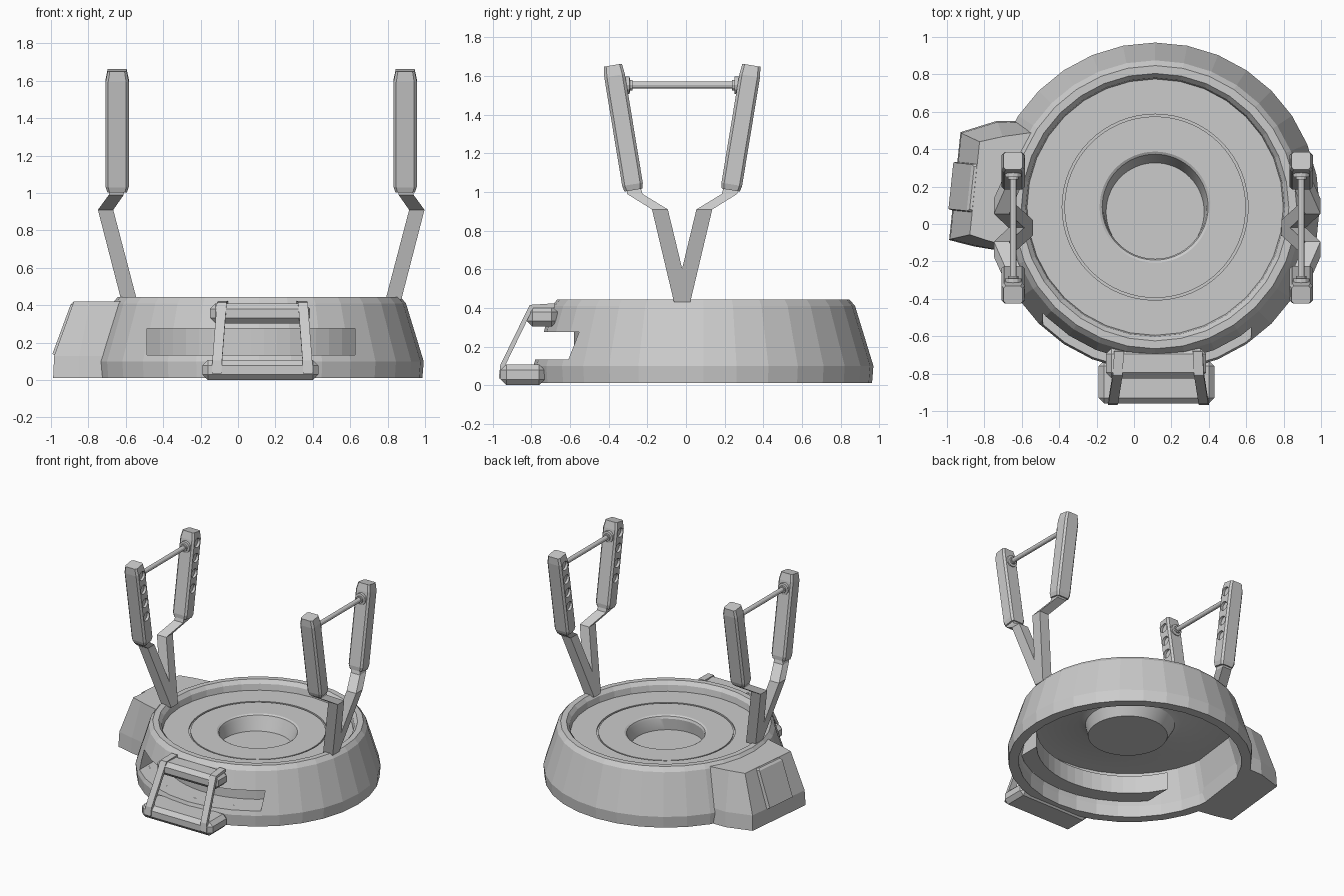
import bpy, bmesh, math
from mathutils import Vector, Matrix

if "Cube" in bpy.data.objects:
    bpy.data.objects.remove(bpy.data.objects["Cube"])

CX, CY = 0.113, 0.09         # axis of the round base
AX, AY = 0.124, -0.02        # symmetry centre of the arms


def finish(name, bm, loc=(0, 0, 0)):
    bmesh.ops.remove_doubles(bm, verts=bm.verts, dist=1e-5)
    bmesh.ops.recalc_face_normals(bm, faces=bm.faces)
    me = bpy.data.meshes.new(name)
    bm.to_mesh(me)
    bm.free()
    ob = bpy.data.objects.new(name, me)
    ob.location = loc
    bpy.context.collection.objects.link(ob)
    return ob


def activate(ob):
    bpy.ops.object.select_all(action='DESELECT')
    ob.select_set(True)
    bpy.context.view_layer.objects.active = ob


def cut(ob, cutter):
    activate(ob)
    m = ob.modifiers.new("cut", 'BOOLEAN')
    m.operation, m.solver, m.object = 'DIFFERENCE', 'EXACT', cutter
    bpy.context.view_layer.update()
    bpy.ops.object.modifier_apply(modifier=m.name)
    bpy.data.objects.remove(cutter)


def loft(name, loops, loc=(0, 0, 0), closed=True, caps=True):
    bm = bmesh.new()
    rows = [[bm.verts.new(p) for p in lp] for lp in loops]
    n = len(rows[0])
    for a, b in zip(rows, rows[1:]):
        for i in range(n if closed else n - 1):
            j = (i + 1) % n
            bm.faces.new((a[i], a[j], b[j], b[i]))
    if caps:
        bm.faces.new(rows[0])
        bm.faces.new(rows[-1])
    return finish(name, bm, loc)


def revolve(name, profile, segs, closed):
    loops = []
    for k in range(segs + 1):
        t = 2 * math.pi * k / segs
        loops.append([(r * math.cos(t), r * math.sin(t), z) for r, z in profile])
    return loft(name, loops, (CX, CY, 0), closed, False)


def box(name, x0, x1, y0, y1, z0, z1, bevel):
    ob = loft(name, [[(x0, y0, z), (x1, y0, z), (x1, y1, z), (x0, y1, z)] for z in (z0, z1)])
    m = ob.modifiers.new("bevel", 'BEVEL')
    m.width, m.segments = bevel, 1
    return ob


def mirror(ob, both=True):
    m = ob.modifiers.new("mirror", 'MIRROR')
    m.use_axis = (True, both, False)
    m.use_clip = False
    m.use_mirror_merge = False


# Hollow sloped base ring
shell = revolve("base_shell", [
    (.873, .012), (.88, .10), (.785, .41), (.757, .443), (.715, .443), (.692, .415),
    (.685, .37), (.685, .335), (.74, .335), (.80, .10), (.80, .012)], 32, True)

# Recessed plate with ring groove and centre well (floor shifted to the front)
plate = revolve("base_plate", [
    (0, .25), (.262, .25), (.276, .34), (.283, .357), (.297, .365), (.485, .365),
    (.485, .355), (.497, .355), (.497, .367), (.69, .367), (.69, .335),
    (.37, .335), (.32, .315), (.285, .235), (0, .235)], 64, False)
for v in plate.data.vertices:
    if v.co.z < .3:
        v.co.y -= .025
activate(plate)
bpy.ops.object.shade_smooth_by_angle(angle=math.radians(25))

# Front slot: cutter and inner pocket
Z0, Z1 = .134, .275
xs = [-.6 + 1.113 * i / 16 for i in range(17)]


def arc(r):
    return [(x, -math.sqrt(r * r - x * x)) for x in xs]


plan = arc(.67) + [(xs[-1], -1.2), (xs[0], -1.2)]
cut(shell, loft("slot_cutter", [[(x, y, z) for x, y in plan] for z in (Z0, Z1)], (CX, CY, 0)))
pocket = [[(*o, Z0), (*i, Z0), (*i, Z1), (*o, Z1)] for o, i in zip(arc(.79), arc(.67))]
loft("slot_pocket", pocket, (CX, CY, 0), False, True)

# Side housing, built along its own outward direction u
ang = math.radians(174)
U, V = Vector((math.cos(ang), math.sin(ang), 0)), Vector((math.sin(ang), -math.cos(ang), 0))


def uv(u, v, z):
    return Vector((CX, CY, z)) + U * u + V * v


levels = [
    (.012, [(1.077, -.29), (1.077, .29), (.89, .37), (.76, .385), (.78, -.32), (.94, -.31)]),
    (.13, [(1.072, -.285), (1.072, .285), (.885, .365), (.75, .375), (.77, -.32), (.935, -.305)]),
    (.42, [(.97, -.25), (.97, .25), (.85, .29), (.69, .33), (.70, -.30), (.88, -.27)])]
loft("side_housing", [[uv(u, v, z) for u, v in pts] for z, pts in levels])
loft("side_panel", [[uv(u - .06, -w, z), uv(u - .06, w, z), uv(u, w - .01, z), uv(u, -w + .01, z)]
                    for u, w, z in ((1.08, .14, .13), (1.098, .135, .14), (1.0, .135, .405), (.985, .125, .418))])

# Front step: two blocks joined by two straps
box("step_upper_block", -.15, .385, -.825, -.665, .303, .41, .03)
box("step_lower_block", -.19, .43, -.96, -.73, 0, .108, .03)
path = [Vector(p) for p in ((.21, -.68, .412), (.217, -.80, .408), (.241, -.95, .10), (.244, -.957, .035))]
loops = []
for i, p in enumerate(path):
    t = (path[min(i + 1, 3)] - path[max(i - 1, 0)]).normalized()
    n = t.cross(Vector((1, 0, 0))).normalized() * .012
    s = Vector((.026, 0, 0))
    loops.append([p - s - n, p + s - n, p + s + n, p - s + n])
mirror(loft("step_strap", loops, (.13, 0, 0)), False)

# Bent arms rising from the rim in a V, four by mirroring
bends = [(.707, 0, .43, .042), (.832, .115, .91, .041), (.775, .245, .99, .04), (.77, .252, 1.03, .036)]
arms = loft("arm", [[(x - h, y - h, z), (x + h, y - h, z), (x + h, y + h, z), (x - h, y + h, z)]
                    for x, y, z, h in bends], (AX, AY, 0))
mirror(arms)

# Tilted pads with round sockets on the inward faces
start = Vector((.77, .252, 1.01))
axis = Vector((0, .108, .655)).normalized()
E1, E2 = Vector((1, 0, 0)), Vector((0, axis.z, -axis.y))
a, b, c = .062, .054, .014
octagon = [(a, b - c), (a - c, b), (c - a, b), (-a, b - c), (-a, c - b), (c - a, -b), (a - c, -b), (a, c - b)]
pad = loft("arm_pad", [[start + axis * t + E1 * x * sx + E2 * y * sy for x, y in octagon]
                       for t, sx, sy in ((0, .85, .88), (.03, 1, 1), (.60, 1, 1), (.655, .82, .88))], (AX, AY, 0))
bm = bmesh.new()
for k in range(4):
    p = start + axis * (.23 + .115 * k) - E1 * a
    bmesh.ops.create_cone(bm, cap_ends=True, segments=16, radius1=.035, radius2=.035, depth=.04,
                          matrix=Matrix.Translation(p) @ Matrix.Rotation(math.pi / 2, 4, 'Y'))
cut(pad, finish("socket_cutter", bm, (AX, AY, 0)))
mirror(pad)


# Cross rods with collars between paired pads
def disc(r, y, z=1.553, n=12):
    return [(.77 + r * math.cos(2 * math.pi * k / n), y, z + r * math.sin(2 * math.pi * k / n)) for k in range(n)]


mirror(loft("cross_rod", [disc(.018, 0), disc(.018, .30)], (AX, AY, 0), True, False))
mirror(loft("rod_collar", [disc(.028, .258), disc(.028, .27), disc(.045, .272), disc(.045, .30)], (AX, AY, 0)))
